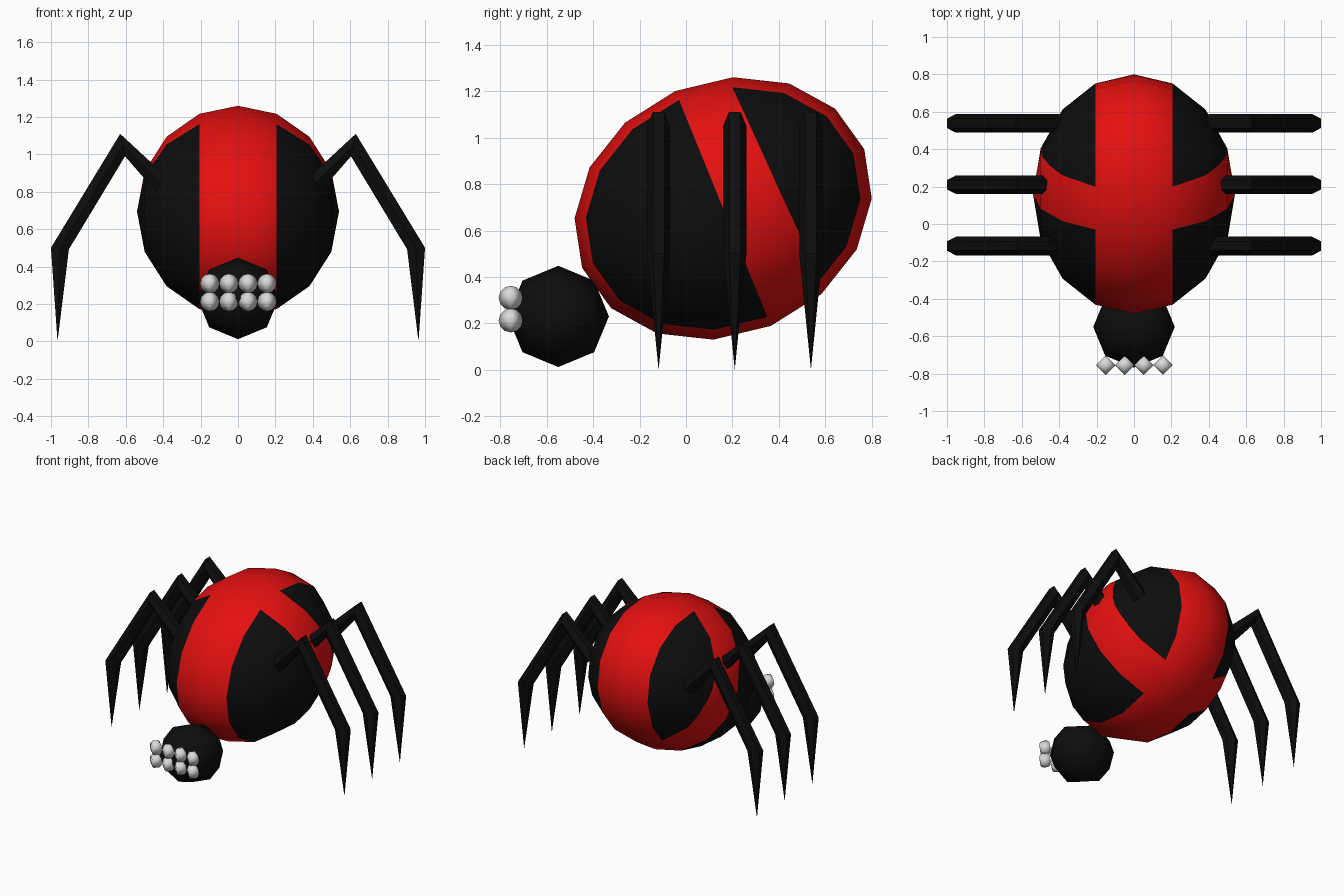
import bpy, bmesh, math
from mathutils import Matrix, Vector

cube = bpy.data.objects.get("Cube")
if cube:
    bpy.data.objects.remove(cube, do_unlink=True)


def material(name, rgb):
    m = bpy.data.materials.new(name)
    m.use_nodes = True
    m.diffuse_color = (*rgb, 1)
    m.node_tree.nodes["Principled BSDF"].inputs["Base Color"].default_value = (*rgb, 1)
    return m


BLACK = material("black", (0.004, 0.004, 0.004))
RED = material("red", (0.78, 0.005, 0.005))
WHITE = material("eye white", (0.7, 0.7, 0.7))


def finish(bm, name, mats, angle):
    bmesh.ops.recalc_face_normals(bm, faces=bm.faces)
    mesh = bpy.data.meshes.new(name)
    bm.to_mesh(mesh)
    bm.free()
    for m in mats:
        mesh.materials.append(m)
    ob = bpy.data.objects.new(name, mesh)
    bpy.context.collection.objects.link(ob)
    bpy.ops.object.select_all(action='DESELECT')
    ob.select_set(True)
    bpy.context.view_layer.objects.active = ob
    bpy.ops.object.shade_smooth_by_angle(angle=math.radians(angle))
    return ob


# Abdomen: slightly tilted ellipsoid with its poles at the sides
C = Vector((0, 0.16, 0.695))
shape = Matrix(((0.54, 0, 0, 0), (0, 0.64, 0.0425, C.y),
                (0, 0.0425, 0.565, C.z), (0, 0, 0, 1)))
bm = bmesh.new()
bmesh.ops.create_uvsphere(bm, u_segments=16, v_segments=8, radius=1,
                          matrix=shape @ Matrix.Rotation(math.pi / 2, 4, 'Y'))

# Slanted red band: front edge runs through the poles, rear edge is cut in
front_n = Vector((0, 0.495, 0.22)).normalized()
rear_p = Vector((0, 0.2, 1.217))
rear_n = Vector((0, 0.875, 0.4)).normalized()
sides = [f for f in bm.faces if abs(f.calc_center_median().x) > 0.2]
geom = set(sides)
for f in sides:
    geom.update(f.edges)
    geom.update(f.verts)
bmesh.ops.bisect_plane(bm, geom=list(geom), dist=0.004, plane_co=rear_p, plane_no=rear_n)
for f in bm.faces:
    c = f.calc_center_median()
    stripe = abs(c.x) < 0.2
    band = (c - C).dot(front_n) > 0 and (c - rear_p).dot(rear_n) < 0
    f.material_index = 1 if stripe or band else 0
finish(bm, "abdomen", [BLACK, RED], 60)

# Head
bm = bmesh.new()
bmesh.ops.create_uvsphere(bm, u_segments=8, v_segments=4, radius=0.218,
                          matrix=Matrix.Translation((0, -0.55, 0.23))
                          @ Matrix.Rotation(math.pi / 2, 4, 'Y'))
finish(bm, "head", [BLACK], 60)

# Two rows of four eyes
for row, z in (("lower", 0.213), ("upper", 0.31)):
    for i in range(4):
        bm = bmesh.new()
        bmesh.ops.create_uvsphere(bm, u_segments=4, v_segments=6, radius=0.052,
                                  matrix=Matrix.Translation((-0.151 + 0.102 * i, -0.755, z)))
        finish(bm, f"{row}_eye_{i + 1}", [WHITE], 95)

# Leg rings: centre (x, z) and the in-plane half thickness (x, z)
RINGS = [((0.40, 0.83), (-0.033, 0.037)),
         ((0.617, 1.05), (0.013, 0.06)),
         ((0.952, 0.497), (0.048, 0.004))]
TIP = (0.965, 0.0)


def leg(name, side, y):
    bm = bmesh.new()
    loops = []
    for (cx, cz), (ox, oz) in RINGS:
        loop = []
        for k in range(6):
            a = math.radians(60 * k)
            s = math.sin(a) / math.sin(math.pi / 3)
            loop.append(bm.verts.new((side * (cx + ox * s), y + 0.05 * math.cos(a), cz + oz * s)))
        loops.append(loop)
    tip = bm.verts.new((side * TIP[0], y, TIP[1]))
    bm.faces.new(loops[0])
    for k in range(6):
        n = (k + 1) % 6
        for a, b in zip(loops, loops[1:]):
            bm.faces.new((a[k], a[n], b[n], b[k]))
        bm.faces.new((loops[-1][k], loops[-1][n], tip))
    finish(bm, name, [BLACK], 35)


for place, y in (("front", -0.118), ("middle", 0.21), ("rear", 0.538)):
    leg(place + "_left_leg", 1, y)
    leg(place + "_right_leg", -1, y)
